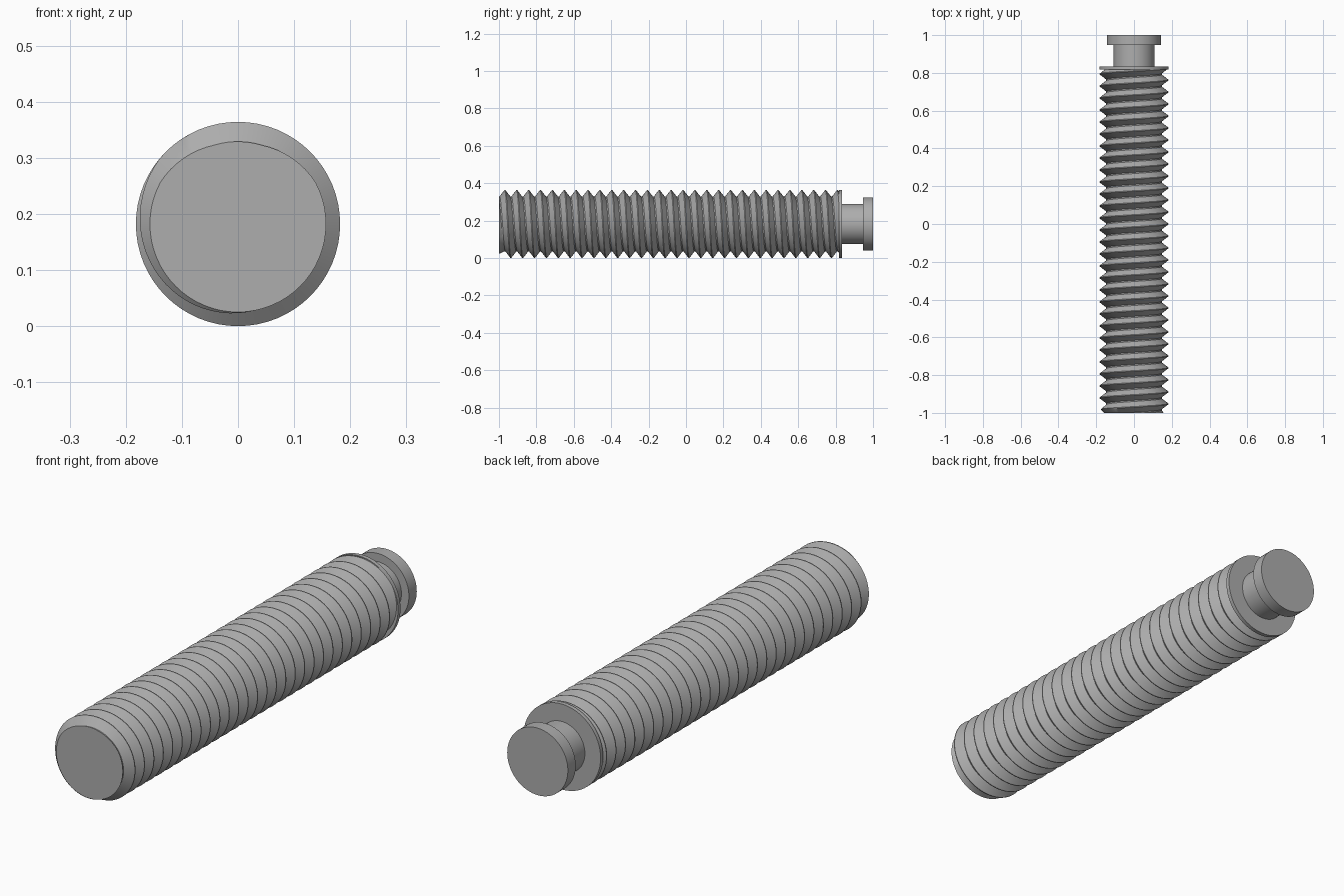
import bpy, bmesh, math
from math import pi, sin, cos

cube = bpy.data.objects.get("Cube")
if cube:
    bpy.data.objects.remove(cube)

AXIS_Z = 0.182        # height of the rod axis
CREST, ROOT = 0.182, 0.147
PITCH = 0.0635
SEG = 64              # segments per turn
FRONT, THREAD_END = -1.0, 0.822

steel = bpy.data.materials.new("grey_steel")
steel.use_nodes = True
steel.diffuse_color = (0.42, 0.42, 0.42, 1)
steel.node_tree.nodes["Principled BSDF"].inputs["Base Color"].default_value = (0.42, 0.42, 0.42, 1)


def finish(name, bm):
    bmesh.ops.recalc_face_normals(bm, faces=bm.faces)
    mesh = bpy.data.meshes.new(name)
    bm.to_mesh(mesh)
    bm.free()
    mesh.materials.append(steel)
    obj = bpy.data.objects.new(name, mesh)
    bpy.context.collection.objects.link(obj)
    bpy.ops.object.select_all(action='DESELECT')
    obj.select_set(True)
    bpy.context.view_layer.objects.active = obj
    bpy.ops.object.shade_smooth_by_angle(angle=math.radians(30))
    return obj


def ring_point(r, angle, y):
    return (r * sin(angle), y, AXIS_Z + r * cos(angle))


# Threaded rod: a right-handed helical strip, trimmed flat at both ends
bm = bmesh.new()
profile = [(-0.45, ROOT), (-0.03, CREST), (0.03, CREST), (0.45, ROOT)]
turns = math.ceil((THREAD_END - FRONT) / PITCH) + 4
start = FRONT - 1.5 * PITCH
steps = turns * SEG
strips = []
for offset, radius in profile:
    strips.append([bm.verts.new(ring_point(radius, 2 * pi * i / SEG,
                                           start + PITCH * (i / SEG + offset)))
                   for i in range(steps)])
for a, b in zip(strips, strips[1:]):
    for i in range(steps - 1):
        bm.faces.new((a[i], a[i + 1], b[i + 1], b[i]))
first, last = strips[0], strips[-1]
for i in range(steps - SEG - 1):
    bm.faces.new((last[i], last[i + 1], first[i + SEG + 1], first[i + SEG]))
for y, side in ((FRONT, -1), (THREAD_END, 1)):
    bmesh.ops.bisect_plane(bm, geom=bm.verts[:] + bm.edges[:] + bm.faces[:],
                           plane_co=(0, y, 0), plane_no=(0, side, 0), clear_outer=True)

# Chamfer the front end of the thread
for v in bm.verts:
    r = math.hypot(v.co.x, v.co.z - AXIS_Z)
    limit = 0.157 + (v.co.y - FRONT)
    if r > limit:
        v.co.x *= limit / r
        v.co.z = AXIS_Z + (v.co.z - AXIS_Z) * limit / r
bmesh.ops.holes_fill(bm, edges=[e for e in bm.edges if e.is_boundary], sides=0)
finish("threaded_rod", bm)


# Collar, neck and head as turned discs
def disc(name, radius, y0, y1):
    bm = bmesh.new()
    rings = [[bm.verts.new(ring_point(radius, 2 * pi * i / SEG, y)) for i in range(SEG)]
             for y in (y0, y1)]
    for ring in rings:
        bm.faces.new(ring)
    for i in range(SEG):
        j = (i + 1) % SEG
        bm.faces.new((rings[0][i], rings[0][j], rings[1][j], rings[1][i]))
    finish(name, bm)


disc("collar", CREST, 0.818, 0.835)
disc("neck", 0.108, 0.83, 0.95)
disc("head", 0.143, 0.947, 1.0)
